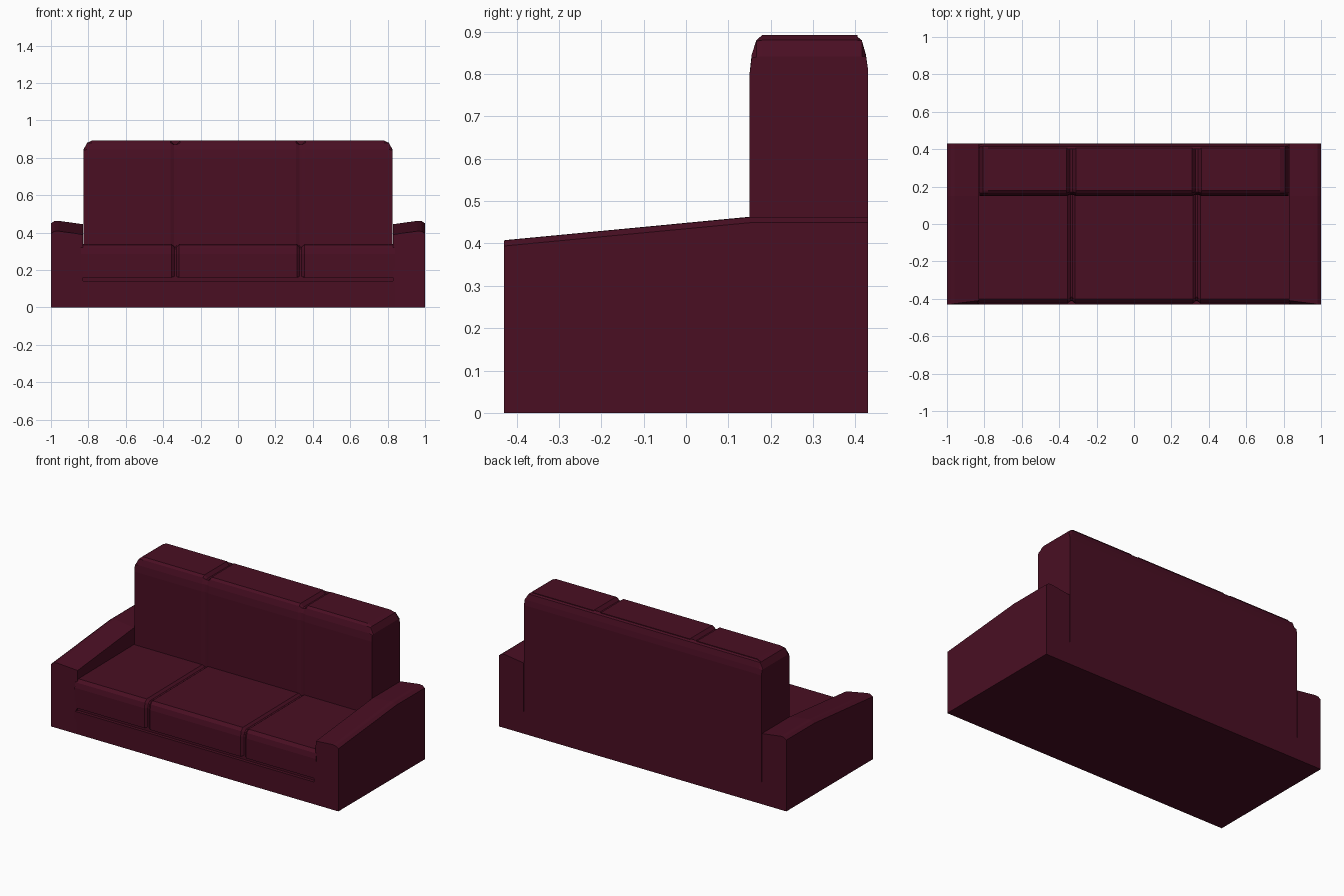
import bpy, bmesh

if "Cube" in bpy.data.objects:
    bpy.data.objects.remove(bpy.data.objects["Cube"])

mat = bpy.data.materials.new("burgundy fabric")
mat.diffuse_color = (0.067, 0.0045, 0.0165, 1)
mat.use_nodes = True
mat.node_tree.nodes["Principled BSDF"].inputs["Base Color"].default_value = mat.diffuse_color


def loft(name, sections):
    """Skin a row of equal-length closed 3D outlines and cap both ends."""
    bm = bmesh.new()
    rings = [[bm.verts.new(p) for p in s] for s in sections]
    n = len(rings[0])
    for a, b in zip(rings, rings[1:]):
        for i in range(n):
            j = (i + 1) % n
            bm.faces.new((a[i], a[j], b[j], b[i]))
    bm.faces.new(rings[0])
    bm.faces.new(rings[-1])
    bmesh.ops.remove_doubles(bm, verts=bm.verts, dist=0.0001)
    bmesh.ops.recalc_face_normals(bm, faces=bm.faces)
    me = bpy.data.meshes.new(name)
    bm.to_mesh(me)
    bm.free()
    me.materials.append(mat)
    ob = bpy.data.objects.new(name, me)
    bpy.context.collection.objects.link(ob)
    return ob


def box(name, x, y0, y1, z0, z1):
    return loft(name, [[(s, y0, z0), (s, y1, z0), (s, y1, z1), (s, y0, z1)] for s in (-x, x)])


def mirrored(half):
    return [(-h[0],) + h[1:] for h in reversed(half)] + half


# plinth, and the recessed core that shows as the shadow gap
box("plinth", 0.84, -0.43, 0.43, 0, 0.14)
box("seat_core", 0.84, -0.41, 0.41, 0.1, 0.3)

# three seat cushions as one skin with pinched seams (x, pinch)
seat = []
for x, g in mirrored([(0.315, 0), (0.33, 0.012), (0.34, 0.012), (0.355, 0), (0.84, 0)]):
    seat.append([(x, -0.425 + g, 0.16 + g / 2), (x, -0.425 + g, 0.285),
                 (x, -0.418 + g, 0.317 - g / 2), (x, -0.402 + g, 0.335 - g),
                 (x, 0.17, 0.34 - g), (x, 0.17, 0.16)])
loft("seat_cushions", seat)

# back cushions: (x, top drop, front pinch)
back = []
for x, d, g in mirrored([(0.31, 0, 0), (0.328, 0.02, 0.006), (0.342, 0.02, 0.006),
                         (0.36, 0, 0), (0.78, 0, 0), (0.807, 0.012, 0), (0.827, 0.05, 0)]):
    top = 0.892 - d
    prof = [(0.15 + g, 0.3), (0.15 + g, 0.80), (0.155 + g, min(0.845, top - 0.004)),
            (0.166 + g, min(0.88, top - 0.002)), (0.18 + g, top), (0.405, top), (0.405, 0.3)]
    back.append([(x, y, z) for y, z in prof])
loft("back_cushions", back)

# back panel with rounded top corners and a rounded rear top edge
panel = []
for y, top in [(0.40, 0.892), (0.415, 0.88), (0.425, 0.845), (0.43, 0.81)]:
    half = [(0.78, 0.892), (0.807, 0.88), (0.827, 0.842), (0.827, 0)]
    panel.append([(x, y, min(z, top - 0.001 * i)) for i, (x, z) in enumerate(half)] +
                 [(-x, y, min(z, top - 0.001 * i)) for i, (x, z) in reversed(list(enumerate(half)))])
loft("back_panel", panel)

# arms: front slopes down, inner front edge set back slightly
for s, name in [(-1, "left_arm"), (1, "right_arm")]:
    sections = []
    for y, dz, inset in [(-0.43, -0.055, 0.02), (0.15, 0, 0), (0.43, 0, 0)]:
        prof = [(0.82, 0, 0), (0.83, 0.14, 0), (0.83, 0.16, inset), (0.83, 0.445 + dz, inset),
                (0.96, 0.463 + dz, inset * 0.2), (0.982, 0.462 + dz, 0),
                (1.0, 0.449 + dz, 0), (1.0, 0, 0)]
        sections.append([(s * x, y + i, z) for x, z, i in prof])
    loft(name, sections)
